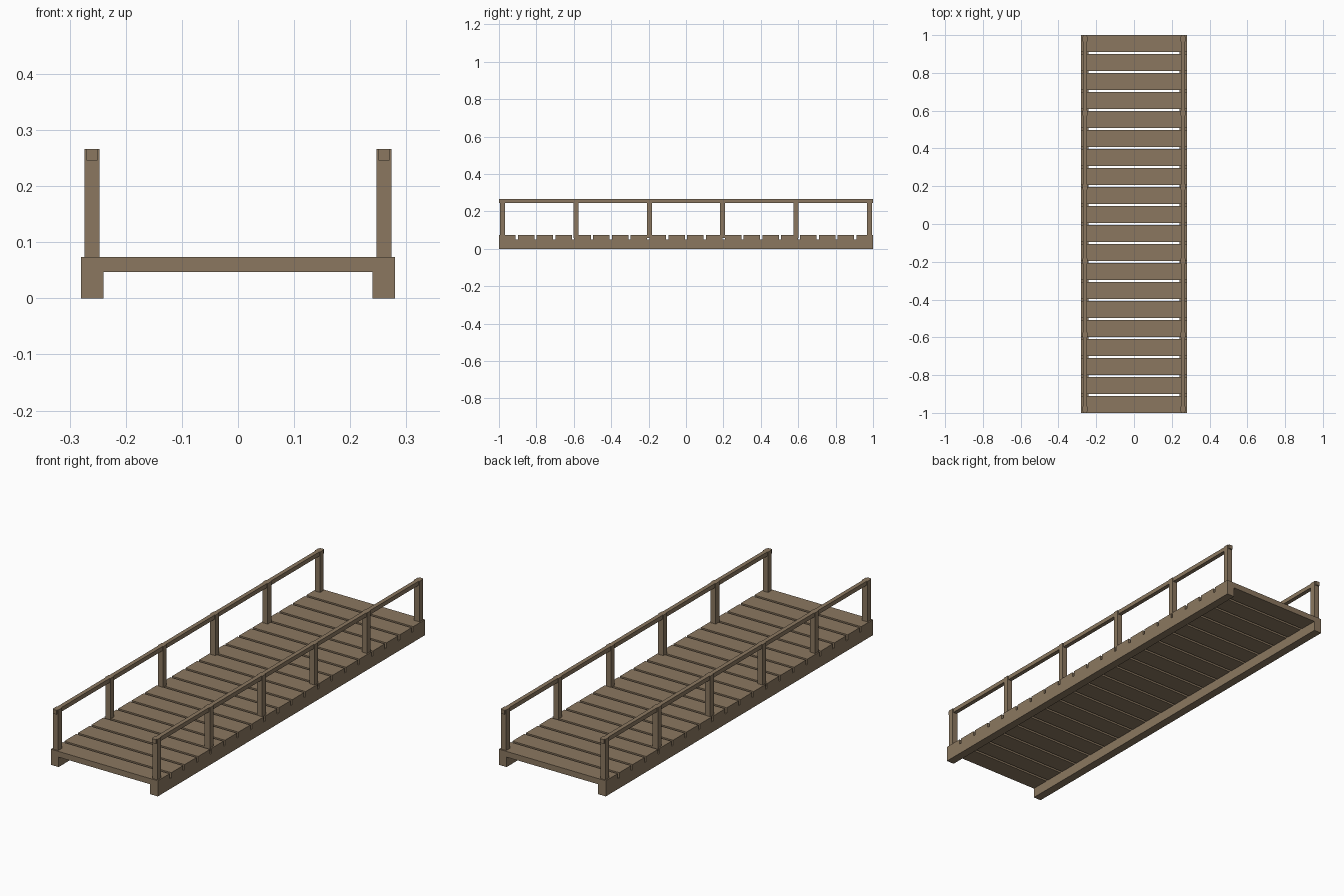
import bpy

default = bpy.data.objects.get("Cube")
if default:
    bpy.data.objects.remove(default, do_unlink=True)

wood = bpy.data.materials.new("weathered_wood")
wood.use_nodes = True
COLOR = (0.258, 0.187, 0.117, 1)
wood.diffuse_color = COLOR
wood.node_tree.nodes["Principled BSDF"].inputs["Base Color"].default_value = COLOR


def box(name, x, y, z):
    """Box spanning the (low, high) ranges given on each axis."""
    bpy.ops.mesh.primitive_cube_add(size=1, location=[sum(r) / 2 for r in (x, y, z)])
    obj = bpy.context.object
    obj.name = name
    obj.scale = [r[1] - r[0] for r in (x, y, z)]
    bpy.ops.object.transform_apply(location=False, rotation=False, scale=True)
    obj.data.materials.append(wood)
    return obj


LENGTH, HALF_WIDTH = 2.0, 0.28
PLANKS, GAP = 20, 0.012
POSTS, POST, POST_END = 6, 0.027, 0.98
BEAM_TOP, DECK_BOTTOM, DECK_TOP, RAIL_TOP = 0.05, 0.047, 0.074, 0.266
END = LENGTH / 2

# Deck planks with narrow gaps
plank = (LENGTH - GAP * (PLANKS - 1)) / PLANKS
for i in range(PLANKS):
    y = -END + i * (plank + GAP)
    box(f"deck_plank_{i + 1}", (-HALF_WIDTH, HALF_WIDTH), (y, y + plank), (DECK_BOTTOM, DECK_TOP))

# Beam, handrail and posts on each side
for side, s in (("left", 1), ("right", -1)):
    def span(center, width):
        return (s * center - width / 2, s * center + width / 2)

    box(f"{side}_beam", span(0.26, 0.04), (-END, END), (0, BEAM_TOP))
    box(f"{side}_handrail", span(0.26, 0.02), (-END, END), (RAIL_TOP - 0.02, RAIL_TOP))
    for i in range(POSTS):
        y = -POST_END + i * 2 * POST_END / (POSTS - 1)
        box(f"{side}_post_{i + 1}", span(0.26, POST), (y - POST / 2, y + POST / 2),
            (DECK_BOTTOM + 0.01, RAIL_TOP))
